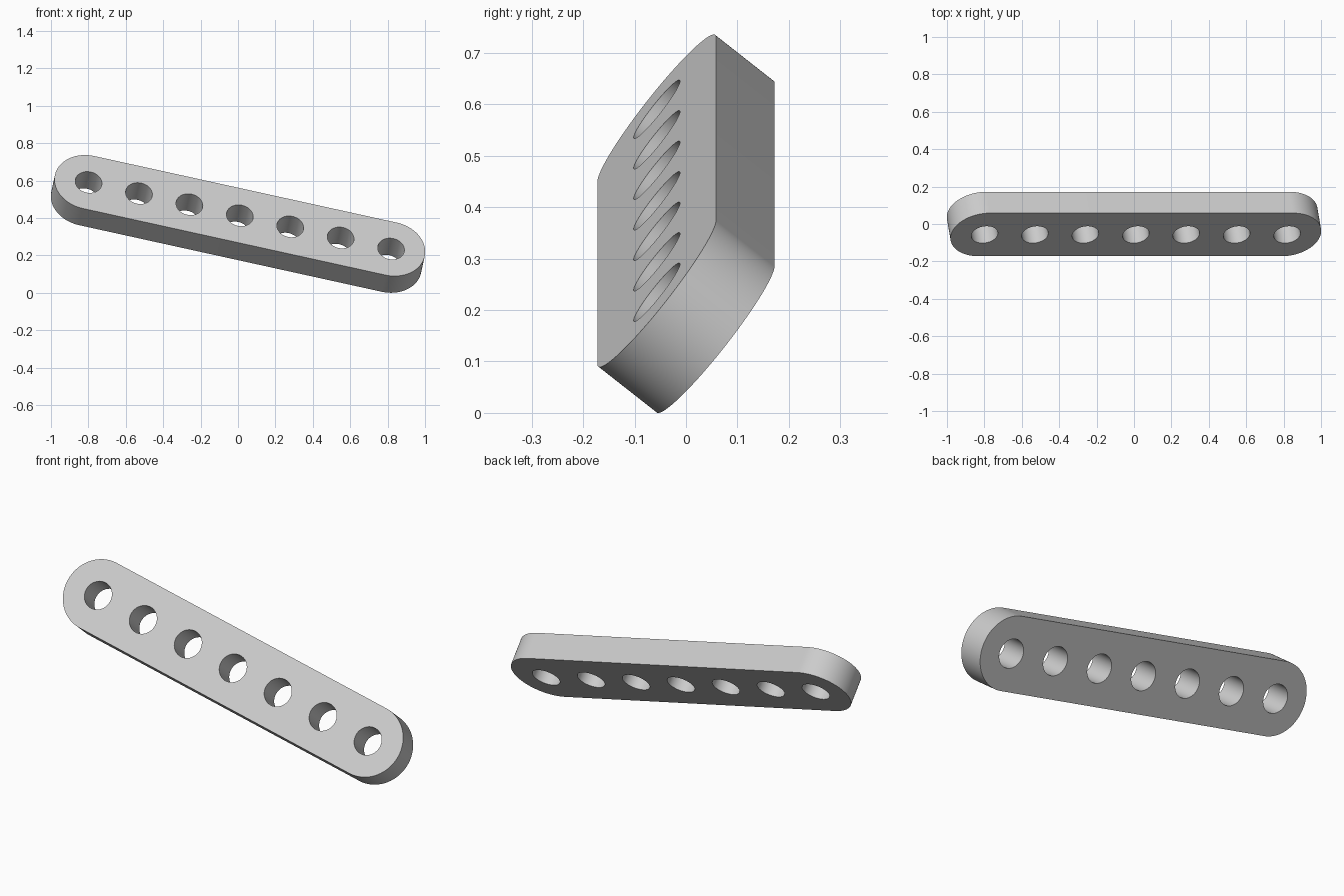
import bpy, bmesh
from math import pi, cos, sin, radians

HALF_SPAN = 0.828   # centre to outermost hole
RADIUS = 0.184      # rounded end radius
HOLE = 0.072        # hole radius
THICK = 0.146
HOLES = 7
SEG = 64

cube = bpy.data.objects.get("Cube")
if cube:
    bpy.data.objects.remove(cube, do_unlink=True)

grey = bpy.data.materials.new("light_grey")
grey.use_nodes = True
colour = (0.6, 0.6, 0.6, 1)
grey.diffuse_color = colour
grey.node_tree.nodes["Principled BSDF"].inputs["Base Color"].default_value = colour


def arc(cx, radius, start, sweep, count):
    return [(cx + radius * cos(start + sweep * i / count),
             radius * sin(start + sweep * i / count)) for i in range(count + 1)]


def prism(name, outlines, depth):
    """Extrude closed outlines symmetrically about the local z = 0 plane."""
    bm = bmesh.new()
    for points in outlines:
        face = bm.faces.new([bm.verts.new((x, y, -depth / 2)) for x, y in points])
        top = bmesh.ops.extrude_face_region(bm, geom=[face], use_keep_orig=True)["geom"]
        bmesh.ops.translate(bm, vec=(0, 0, depth),
                            verts=[v for v in top if isinstance(v, bmesh.types.BMVert)])
    bmesh.ops.recalc_face_normals(bm, faces=bm.faces)
    mesh = bpy.data.meshes.new(name)
    bm.to_mesh(mesh)
    bm.free()
    mesh.materials.append(grey)
    obj = bpy.data.objects.new(name, mesh)
    bpy.context.collection.objects.link(obj)
    return obj


# Bar with two round ends
slot = arc(HALF_SPAN, RADIUS, -pi / 2, pi, SEG) + arc(-HALF_SPAN, RADIUS, pi / 2, pi, SEG)
bar = prism("perforated_bar", [slot], THICK)

# Row of evenly spaced through holes
spacing = 2 * HALF_SPAN / (HOLES - 1)
circles = [arc(-HALF_SPAN + i * spacing, HOLE, 0, 2 * pi, SEG)[:-1] for i in range(HOLES)]
cutter = prism("hole_cutter", circles, THICK * 2)
cutter.hide_render = True

cut = bar.modifiers.new("holes", "BOOLEAN")
cut.operation = "DIFFERENCE"
cut.solver = "EXACT"
cut.object = cutter
bpy.ops.object.select_all(action="DESELECT")
bpy.context.view_layer.objects.active = bar
bar.select_set(True)
bpy.ops.object.modifier_apply(modifier=cut.name)
bpy.data.objects.remove(cutter, do_unlink=True)
bpy.ops.object.shade_smooth_by_angle(angle=radians(30))

# Tilted resting pose
bar.rotation_euler = (radians(90 - 38.8), radians(12.41), 0)
bar.location = (0, 0, 0.368)
